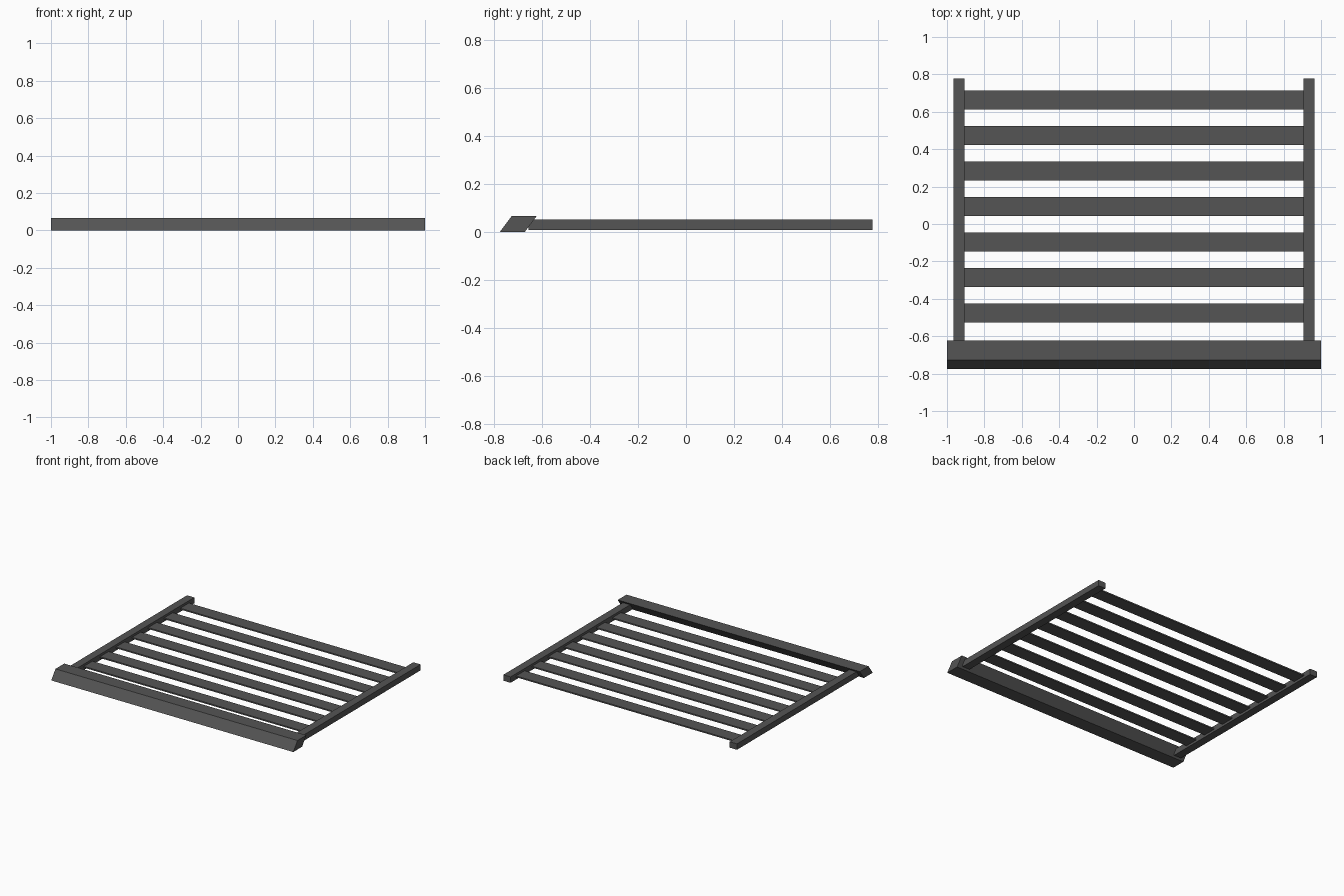
import bpy

if "Cube" in bpy.data.objects:
    bpy.data.objects.remove(bpy.data.objects["Cube"])

# Single dark grey colour for the whole frame
grey = bpy.data.materials.new("dark grey")
grey.diffuse_color = (0.09, 0.09, 0.09, 1)
grey.use_nodes = True
grey.node_tree.nodes["Principled BSDF"].inputs["Base Color"].default_value = grey.diffuse_color


def extrude_x(name, profile, x0, x1):
    """Sweep a closed (y, z) profile, listed counter-clockwise seen from +x, along x."""
    n = len(profile)
    verts = [(x, y, z) for x in (x0, x1) for y, z in profile]
    faces = [tuple(reversed(range(n))), tuple(range(n, 2 * n))]
    faces += [(i, (i + 1) % n, n + (i + 1) % n, n + i) for i in range(n)]
    mesh = bpy.data.meshes.new(name)
    mesh.from_pydata(verts, [], faces)
    mesh.materials.append(grey)
    obj = bpy.data.objects.new(name, mesh)
    bpy.context.collection.objects.link(obj)
    return obj


def box(name, x0, x1, y0, y1, z0, z1):
    return extrude_x(name, [(y0, z0), (y1, z0), (y1, z1), (y0, z1)], x0, x1)


# Slanted front bar
extrude_x("front_bar", [(-0.776, 0), (-0.672, 0), (-0.622, 0.067), (-0.726, 0.067)], -1, 1)

# Side rails
box("left_rail", -0.965, -0.905, -0.655, 0.777, 0.008, 0.052)
box("right_rail", 0.905, 0.965, -0.655, 0.777, 0.008, 0.052)

# Thin slats between the rails
for i in range(7):
    y = 0.662 - i * 0.1895
    box(f"slat_{i + 1}", -0.907, 0.907, y - 0.051, y + 0.051, 0.025, 0.035)
